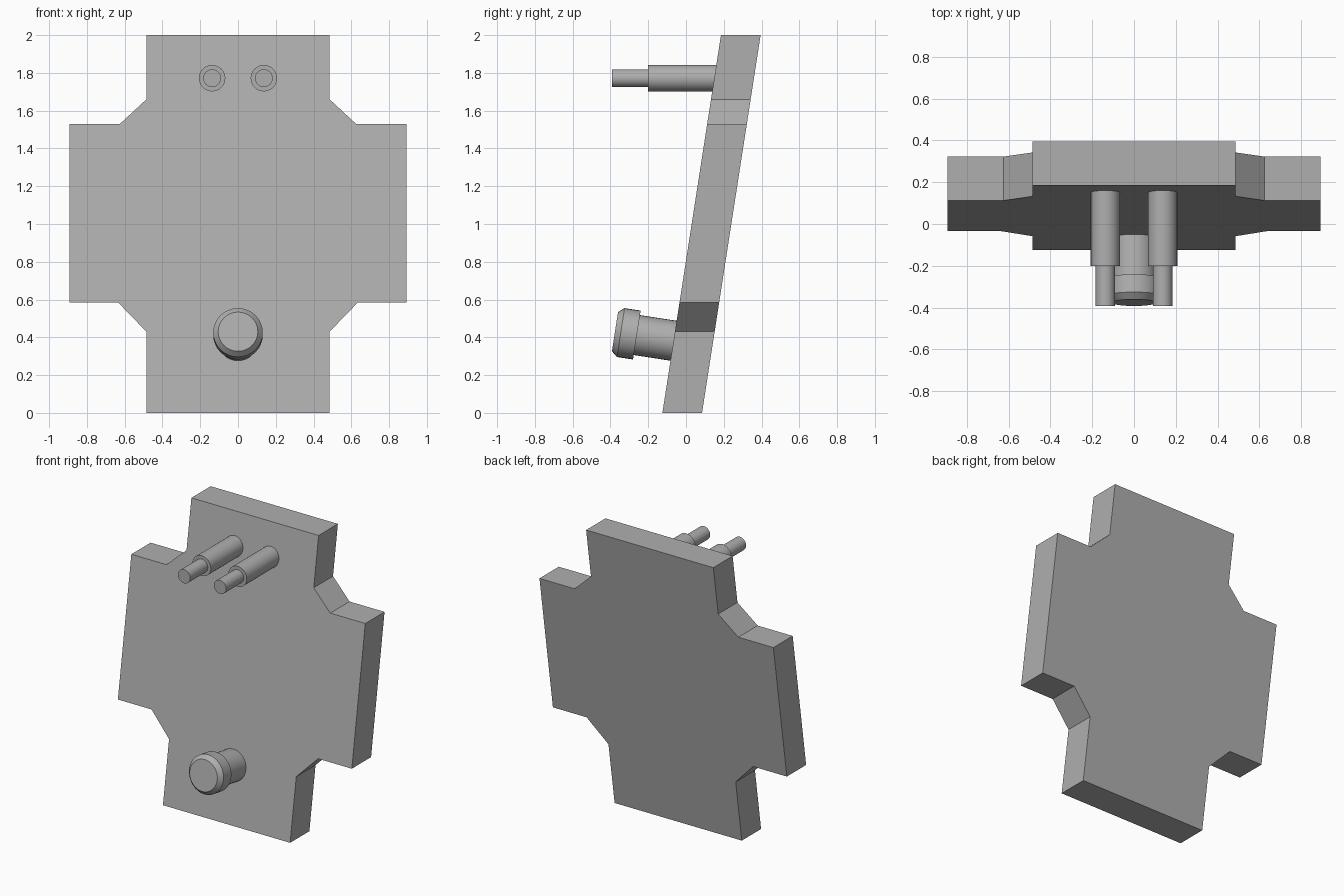
import bpy, bmesh
from math import cos, sin, tau
from mathutils import Vector

if "Cube" in bpy.data.objects:
    bpy.data.objects.remove(bpy.data.objects["Cube"])

SLOPE = 0.155          # backward lean of the plate

# Dark grey shared by all parts
grey = bpy.data.materials.new("dark_grey")
grey.diffuse_color = (0.43, 0.43, 0.43, 1)
grey.use_nodes = True
grey.node_tree.nodes["Principled BSDF"].inputs["Base Color"].default_value = grey.diffuse_color


def finish(name, bm, smooth=False):
    bmesh.ops.recalc_face_normals(bm, faces=bm.faces)
    mesh = bpy.data.meshes.new(name)
    bm.to_mesh(mesh)
    bm.free()
    mesh.materials.append(grey)
    obj = bpy.data.objects.new(name, mesh)
    bpy.context.collection.objects.link(obj)
    if smooth:
        bpy.ops.object.select_all(action='DESELECT')
        obj.select_set(True)
        bpy.context.view_layer.objects.active = obj
        bpy.ops.object.shade_smooth_by_angle(angle=0.5)
    return obj


def turned(name, origin, axis, profile, sides=32):
    """Closed turned part; profile is (radius, distance along axis)."""
    bm = bmesh.new()
    axis = Vector(axis).normalized()
    u = Vector((1, 0, 0))
    v = axis.cross(u)
    rings = []
    for r, d in profile:
        rings.append([bm.verts.new(Vector(origin) + axis * d
                      + (u * cos(tau * i / sides) + v * sin(tau * i / sides)) * r)
                      for i in range(sides)])
    for a, b in zip(rings, rings[1:]):
        for i in range(sides):
            j = (i + 1) % sides
            bm.faces.new((a[i], a[j], b[j], b[i]))
    bm.faces.new(rings[0])
    bm.faces.new(rings[-1])
    return finish(name, bm, smooth=True)


# Leaning cross-shaped plate: half outline mirrored, extruded in y
half = [(0.485, 0), (0.485, 0.43), (0.635, 0.585), (0.892, 0.585),
        (0.892, 1.53), (0.625, 1.53), (0.485, 1.66), (0.485, 2)]
outline = half + [(-x, z) for x, z in reversed(half)]
bm = bmesh.new()
face = bm.faces.new([bm.verts.new((x, -0.125 + SLOPE * z, z)) for x, z in outline])
ext = bmesh.ops.extrude_face_region(bm, geom=[face])
bmesh.ops.translate(bm, vec=(0, 0.21, 0),
                    verts=[g for g in ext['geom'] if isinstance(g, bmesh.types.BMVert)])
finish("plate", bm)

# Two stepped horizontal pins
for side, x in (("left", -0.137), ("right", 0.137)):
    turned(side + "_pin", (x, -0.392, 1.772), (0, 1, 0),
           [(0.047, 0), (0.047, 0.192), (0.07, 0.192), (0.07, 0.57)])

# Knob square to the leaning plate, with a chamfered head and narrower neck
turned("knob", (0, -0.376, 0.43), (0, 1, -SLOPE),
       [(0.105, 0), (0.131, 0.031), (0.131, 0.117), (0.107, 0.117), (0.107, 0.34)])
